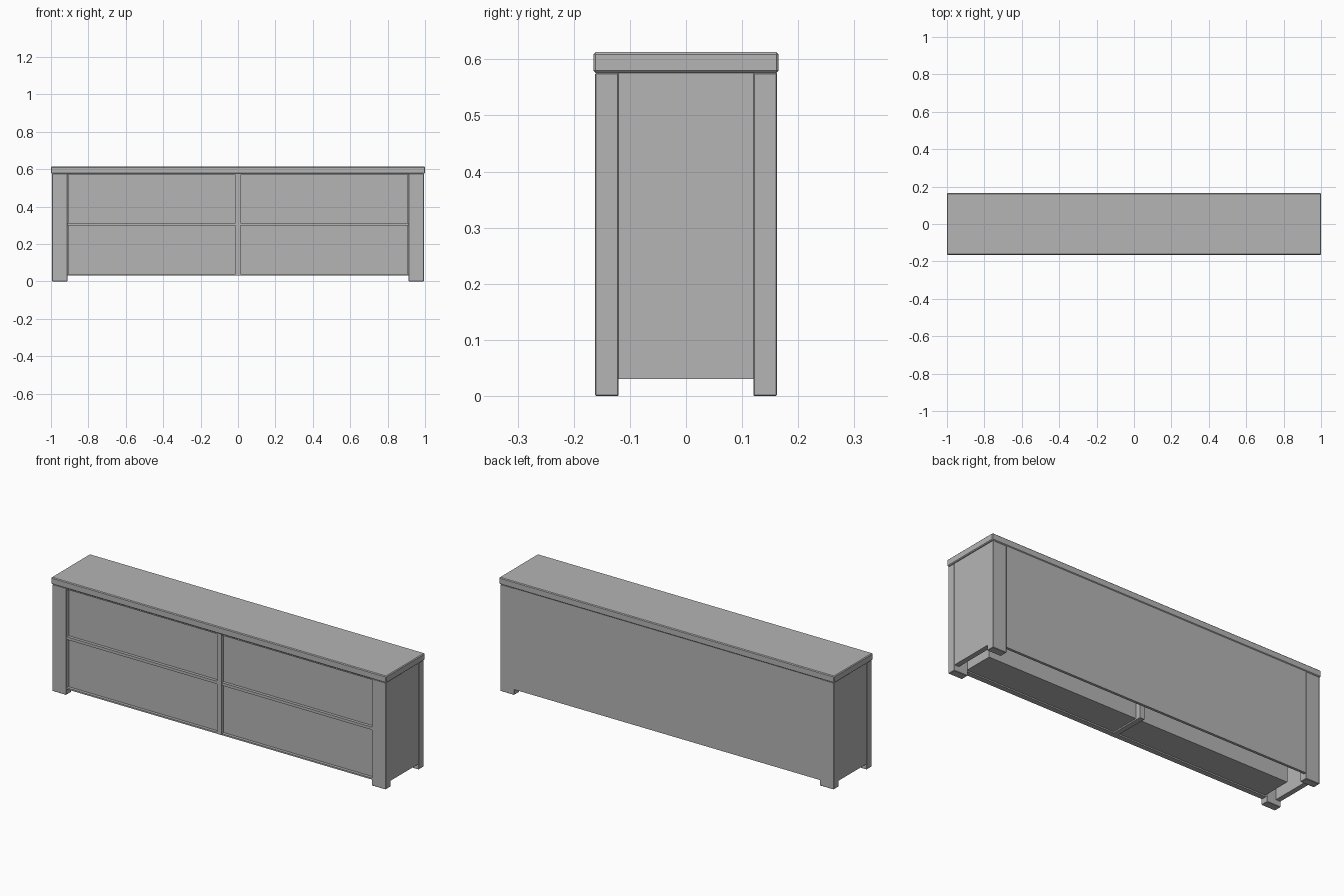
import bpy

default = bpy.data.objects.get("Cube")
if default:
    bpy.data.objects.remove(default, do_unlink=True)

grey = bpy.data.materials.new("plain_grey")
grey.use_nodes = True
grey.diffuse_color = (0.46, 0.46, 0.46, 1)
grey.node_tree.nodes["Principled BSDF"].inputs["Base Color"].default_value = grey.diffuse_color


def box(name, x, y, z, bevel=0.0):
    """Box from (min, max) ranges, with an optional chamfer."""
    bpy.ops.mesh.primitive_cube_add(size=1)
    ob = bpy.context.object
    ob.name = name
    for v in ob.data.vertices:
        v.co = [r[0] if c < 0 else r[1] for c, r in zip(v.co, (x, y, z))]
    ob.data.materials.append(grey)
    if bevel:
        mod = ob.modifiers.new("chamfer", "BEVEL")
        mod.width = bevel
        mod.segments = 1
    return ob


def span(side, near, far):
    """Range on one side of the centre line."""
    return tuple(sorted((side * near, side * far)))


UNDER = 0.576    # underside of the top board
BASE = 0.03      # lower edge of the carcass
LEG_IN = 0.912   # inner face of the legs
FRONT = -0.158   # front face of the rails

# Top board
box("top_board", (-1, 1), (-0.165, 0.165), (UNDER, 0.613), 0.004)

# Back panel between the rear legs
box("back_panel", (-LEG_IN, LEG_IN), (0.148, 0.162), (BASE, UNDER))

for side, label in ((1, "left"), (-1, "right")):
    # Legs
    for depth, place in ((-1, "front"), (1, "rear")):
        box(f"{place}_{label}_leg", span(side, LEG_IN, 0.994),
            span(depth, 0.12, 0.162), (0, UNDER), 0.002)
    # Side panel, set back slightly from the legs
    box(f"{label}_side_panel", span(side, 0.965, 0.992), (-0.121, 0.121), (BASE, UNDER))
    # Drawers, shorter than the carcass
    for level, z in (("lower", (0.037, 0.299)), ("upper", (0.312, 0.569))):
        box(f"{level}_{label}_drawer", span(side, 0.014, 0.908), (-0.142, 0.03), z)
    # Rails around the drawers
    for rail, z in (("bottom", (BASE, 0.038)), ("middle", (0.298, 0.313)),
                    ("top", (0.568, UNDER))):
        box(f"{rail}_{label}_rail", span(side, 0.012, LEG_IN + 0.002), (FRONT, -0.13), z)

# Centre divider
box("centre_divider", (-0.014, 0.014), (FRONT - 0.001, 0.06), (BASE, UNDER))
